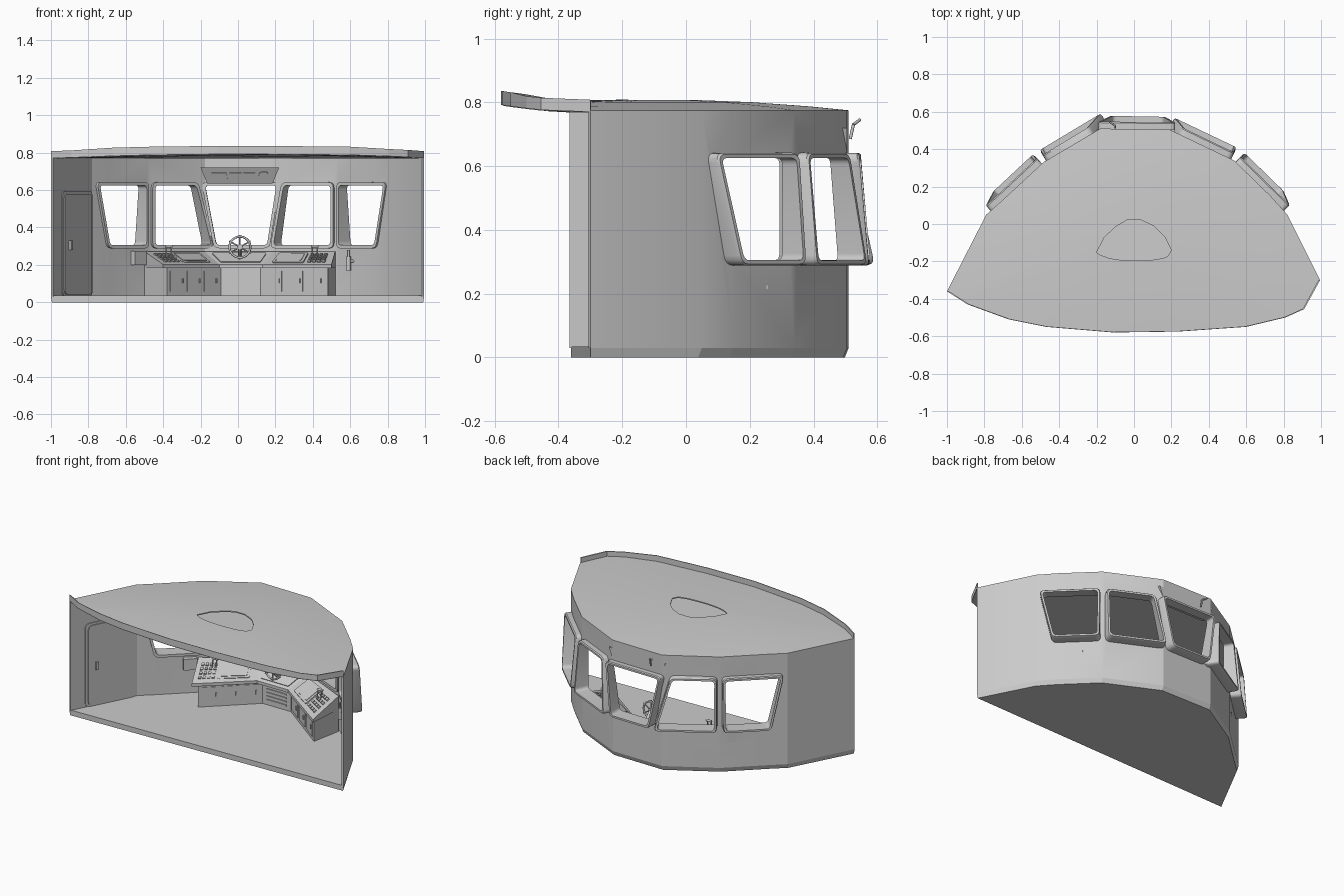
import bpy, bmesh, math
from mathutils import Vector as V

cube = bpy.data.objects.get("Cube")
if cube:
    bpy.data.objects.remove(cube, do_unlink=True)

grey = bpy.data.materials.new("light_grey")
grey.use_nodes = True
grey.diffuse_color = (0.6, 0.6, 0.6, 1)
grey.node_tree.nodes["Principled BSDF"].inputs["Base Color"].default_value = (0.6, 0.6, 0.6, 1)


def make(name, loops, closed=False, caps=True, smooth=None):
    """Skin a row of equal loops; closed joins the last loop to the first."""
    bm = bmesh.new()
    rows = [[bm.verts.new(p) for p in loop] for loop in loops]
    n = len(rows[0])
    for a, b in zip(rows, rows[1:] + (rows[:1] if closed else [])):
        for i in range(n):
            j = (i + 1) % n
            bm.faces.new((a[i], a[j], b[j], b[i]))
    if caps and not closed:
        bm.faces.new(rows[0][::-1])
        bm.faces.new(rows[-1])
    bmesh.ops.recalc_face_normals(bm, faces=bm.faces)
    mesh = bpy.data.meshes.new(name)
    bm.to_mesh(mesh)
    bm.free()
    mesh.materials.append(grey)
    ob = bpy.data.objects.new(name, mesh)
    bpy.context.collection.objects.link(ob)
    if smooth:
        shade(ob, smooth)
    return ob


def shade(ob, angle):
    bpy.ops.object.select_all(action='DESELECT')
    ob.select_set(True)
    bpy.context.view_layer.objects.active = ob
    bpy.ops.object.shade_smooth_by_angle(angle=math.radians(angle))


def rounded(quad, r, steps=4):
    """Round the corners of a loop of points."""
    out = []
    for i, p in enumerate(quad):
        a = p + (quad[i - 1] - p).normalized() * r
        b = p + (quad[(i + 1) % len(quad)] - p).normalized() * r
        for k in range(steps + 1):
            t = k / steps
            out.append(a * (1 - t) ** 2 + p * 2 * t * (1 - t) + b * t * t)
    return out


def grow(quad, w):
    n = len(quad)
    return [p + ((p - quad[i - 1]).normalized() + (p - quad[(i + 1) % n]).normalized()) * w
            for i, p in enumerate(quad)]


def normal(q):
    return (q[1] - q[0]).cross(q[3] - q[0]).normalized()


def plate(name, q, u0, u1, v0, v1, t, r=0.0):
    """Raised plate on a quad given as bottom left, bottom right, top right, top left."""
    def at(u, v):
        return q[0].lerp(q[1], u).lerp(q[3].lerp(q[2], u), v)
    loop = [at(u0, v0), at(u1, v0), at(u1, v1), at(u0, v1)]
    if r:
        loop = rounded(loop, r)
    n = normal(q)
    return make(name, [[p - n * 0.002 for p in loop], [p + n * t for p in loop]])


def rod(name, a, b, r, sides=10):
    a, b = V(a), V(b)
    d = (b - a).normalized()
    x = d.orthogonal().normalized()
    y = d.cross(x)
    ring = [(x * math.cos(k * math.tau / sides) + y * math.sin(k * math.tau / sides)) * r
            for k in range(sides)]
    return make(name, [[a + p for p in ring], [b + p for p in ring]], smooth=40)


def upright(a, b, z0, z1):
    return [V((*a, z0)), V((*b, z0)), V((*b, z1)), V((*a, z1))]


# Curved hull wall, open at the front
PLAN = [(-1, -.36), (-.79, .05), (-.70, .13), (-.485, .33), (-.18, .51),
        (.19, .505), (.535, .34), (.73, .15), (.82, .05), (.995, -.30)]
center = V((0, -.1))
outer = [V(p) for p in PLAN]
inner = []
for i, p in enumerate(outer):
    d = (outer[min(i + 1, 9)] - outer[max(i - 1, 0)]).normalized()
    inner.append(p + V((d.y, -d.x)) * 0.012)
ring = outer + inner[::-1]
wall = make("hull_wall", [[V((*p, z)) for p in ring] for z in (.03, .775)])

# Five outward-leaning windows: left bottom, left top, right bottom, right top in plan
WINDOWS = {
    "right_side": ((-.70, .13), (-.755, .08), (-.505, .312), (-.505, .312)),
    "right_front": ((-.455, .345), (-.455, .345), (-.155, .525), (-.235, .478)),
    "centre": ((-.115, .51), (-.175, .51), (.155, .505), (.205, .505)),
    "left_front": ((.20, .50), (.255, .475), (.505, .355), (.505, .355)),
    "left_side": ((.555, .32), (.555, .32), (.745, .135), (.795, .085)),
}
for name, (lb, lt, rb, rt) in WINDOWS.items():
    q = [V((*lb, .305)), V((*rb, .305)), V((*rt, .625)), V((*lt, .625))]
    out = -normal(q)
    big = grow(q, .017)
    push = [out * d for d in (.068, .068, .038, .038)]

    def loop(quad, depth, r):
        return rounded([p + o for p, o in zip(quad, depth)], r)
    back = [out * -.026] * 4
    lip = [o * .82 for o in push]
    make(name + "_window_frame",
         [loop(q, back, .022), loop(q, push, .022), loop(grow(q, .012), push, .028),
          loop(big, lip, .032), loop(big, back, .032)], closed=True, smooth=35)
    hole = grow(q, .008)
    cutter = make("window_cutter", [loop(hole, [out * -.07] * 4, .024),
                                    loop(hole, [out * .07] * 4, .024)])
    cutter.hide_render = True
    mod = wall.modifiers.new("cut", 'BOOLEAN')
    mod.object, mod.operation, mod.solver = cutter, 'DIFFERENCE', 'EXACT'
    bpy.context.view_layer.objects.active = wall
    bpy.ops.object.modifier_apply(modifier=mod.name)
    bpy.data.objects.remove(cutter, do_unlink=True)
shade(wall, 20)

# Floor slab with chamfered underside
make("floor", [[V((p.x, p.y, .035)) for p in outer], [V((p.x, p.y, .03)) for p in outer],
               [V((p.x * .995, p.y - .012 * (p.y > 0), 0)) for p in outer]])

# Domed roof with an overhanging front brow
BROW = [(.91, -.455), (.81, -.50), (.60, -.55), (.24, -.575),
        (-.11, -.58), (-.47, -.55), (-.67, -.51), (-.89, -.43)]
edge = outer + [V(p) for p in BROW]


def eave(p):
    return .772 + .022 * max(0, (-.36 - p.y) / .22) ** 1.5


def ring_at(f, lift):
    return [V((*center.lerp(p, f), eave(p) + (.806 - eave(p)) * (1 - f * f) + lift)) for p in edge]


make("roof", [ring_at(f, .003) for f in (1, .8, .5, .2)] +
     [ring_at(f, -.004) for f in (.2, .5, .8, 1)], smooth=40)
front = [outer[-1]] + [V(p) for p in BROW] + [outer[0]]
brow = front + [p.lerp(center, .008) for p in front[::-1]]
make("roof_brow", [[V((*p, eave(p) - .002)) for p in brow],
                   [V((*p, eave(p) + .036 + .006 * (p.y < -.5))) for p in brow]])

# Three-section console: cabinets and sloping desk
CAB = [(-.38, .12), (-.09, .39), (.12, .39), (.48, .12)]
DESK = [(-.40, .08), (-.10, .345), (.13, .345), (.50, .08)]
BACK = [(-.50, .295), (-.18, .485), (.19, .48), (.52, .325)]


def strip(name, fr, z0, z1, z2):
    prof = [[V((*f, z0)), V((*f, z1)), V((*b, z2)), V((*b, z0))] for f, b in zip(fr, BACK)]
    return make(name, prof)


strip("console_cabinets", CAB, .035, .185, .185)
strip("console_desk", DESK, .182, .202, .272)
tops = [[V((*DESK[i], .202)), V((*DESK[i + 1], .202)), V((*BACK[i + 1], .272)), V((*BACK[i], .272))]
        for i in range(3)]
fronts = [upright(CAB[i], CAB[i + 1], .035, .185) for i in range(3)]

# Cabinet doors, drawers and vents
for i in (0, 2):
    for k in range(3):
        plate("cabinet_door", fronts[i], .06 + k * .31, .32 + k * .31, .15, .88, .004)
        plate("cabinet_handle", fronts[i], .27 + k * .31, .29 + k * .31, .45, .62, .01)
for k in range(4):
    plate("vent_slat", fronts[1], .15, .85, .2 + k * .16, .25 + k * .16, .006)

# Desk screens, buttons and throttle levers
for i, (a, b) in ((0, (.38, .88)), (2, (.12, .58))):
    plate("screen_surround", tops[i], a, b, .14, .86, .005, .012)
    plate("screen", tops[i], a + .04, b - .04, .22, .78, .008, .01)
    start = .08 if i == 0 else .64
    for row in range(4):
        for col in range(4):
            u, v = start + col * .07, .16 + row * .17
            plate("desk_button", tops[i], u, u + .045, v, v + .09, .009)
plate("helm_panel", tops[1], .08, .92, .15, .85, .005, .01)
for x, y in ((-.37, .27), (.41, .27)):
    for dx in (-.012, .012):
        rod("throttle_lever", (x + dx, y, .24), (x + dx * 1.2, y + .015, .30), .004)
    rod("throttle_grip", (x - .02, y + .015, .30), (x + .02, y + .015, .30), .007)

# Steering wheel on its column
hub = V((.01, .355, .295))
bpy.ops.mesh.primitive_torus_add(location=hub, rotation=(math.pi / 2, 0, 0), major_radius=.056,
                                 minor_radius=.006, major_segments=32, minor_segments=8)
wheel = bpy.context.object
wheel.name = "steering_wheel_rim"
wheel.data.materials.append(grey)
shade(wheel, 60)
for k in range(3):
    a = k * math.pi / 3 + math.pi / 6
    arm = V((math.cos(a), 0, math.sin(a))) * .066
    rod("wheel_spokes", hub - arm, hub + arm, .004)
rod("wheel_hub", hub - V((0, .01, 0)), hub + V((0, .012, 0)), .015, 14)
rod("wheel_column", hub, (.01, .42, .225), .011)

# Overhead instrument panel
face = [V((-.165, .455, .635)), V((.185, .455, .635)), V((.22, .41, .72)), V((-.20, .41, .72))]
make("overhead_panel", [face, [V((p.x, .505, p.z)) for p in face]])
for u0, u1 in ((.12, .32), (.36, .52), (.55, .70)):
    plate("overhead_gauge", face, u0, u1, .3, .7, .006)
plate("overhead_dial", face, .76, .88, .25, .75, .006, .018)

# Cabin door with frame and handle
side = upright(inner[0], inner[1], .035, .775)
plate("door_frame", side, .22, .985, 0, .755, .006, .03)
plate("door", side, .26, .95, .01, .735, .012, .03)
plate("door_handle", side, .36, .40, .33, .40, .025)

# Wall fittings
make("wall_box", [[V((x, y, z)) for x, y in ((-.55, .21), (-.49, .27), (-.52, .30), (-.58, .24))]
                  for z in (.2, .275)])
rod("wall_bottle", (.59, .24, .17), (.59, .24, .245), .013)
rod("wall_bottle_neck", (.59, .24, .24), (.59, .24, .28), .006)
rod("wall_bracket", (.59, .24, .22), (.625, .25, .22), .008)
rod("outside_lamp_stem", (-.10, .515, .685), (-.10, .525, .73), .005)
rod("outside_lamp_hook", (-.10, .525, .73), (-.13, .545, .745), .005)
